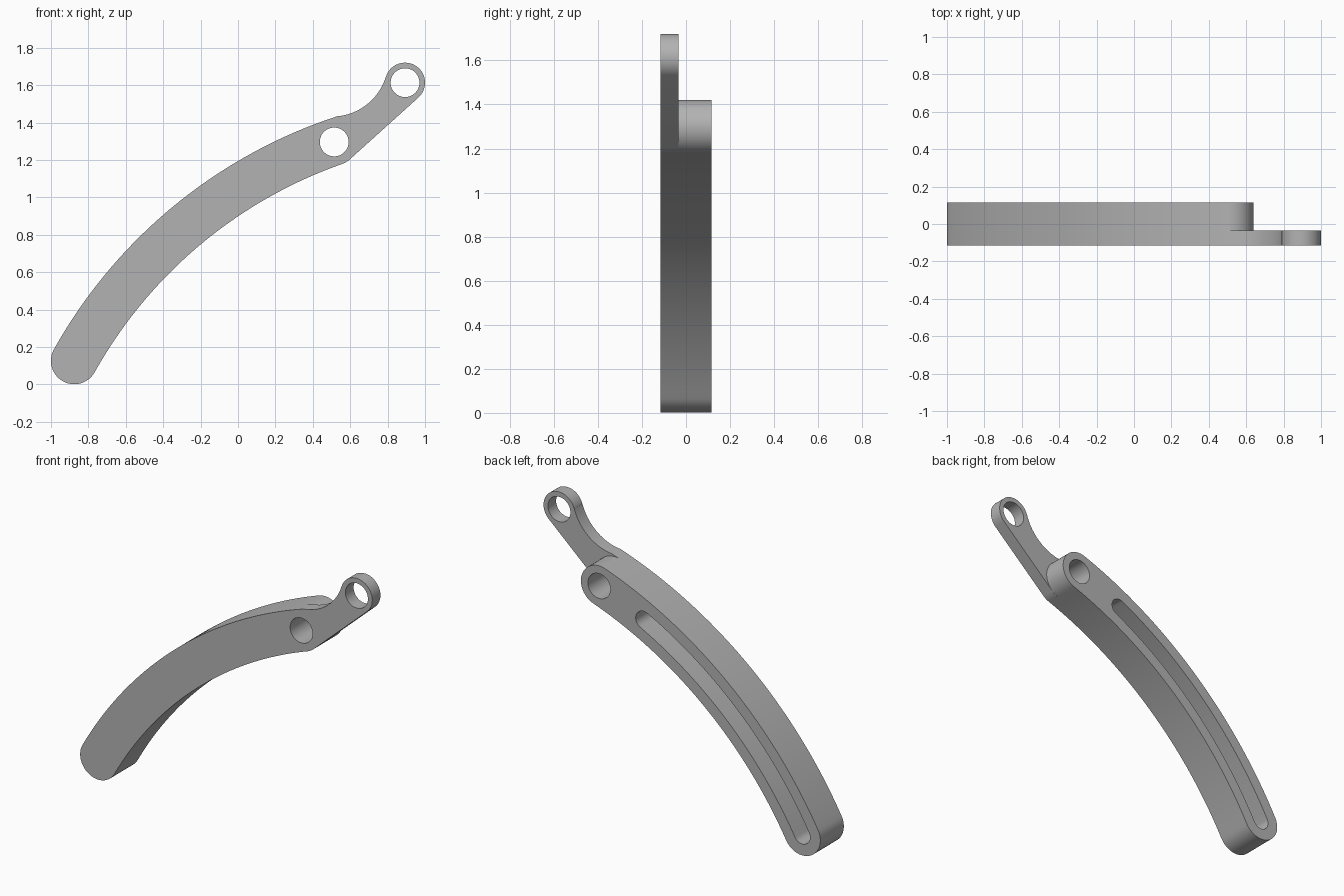
import bpy
import bmesh
from math import cos, sin, radians
from mathutils import Vector

if "Cube" in bpy.data.objects:
    bpy.data.objects.remove(bpy.data.objects["Cube"], do_unlink=True)

# Main dimensions in the x-z plane
CENTER, RADIUS = (1.368, -1.128), 2.57     # centreline of the curved bar
LOW, HIGH, SLOT_END = 150.8, 109.4, 116.8  # angles along the centreline
HALF, SLOT_HALF, BORE = 0.125, 0.055, 0.077
EYE, EYE_RADIUS = (0.893, 1.613), 0.107
FRONT, STEP, BACK = -0.115, -0.035, 0.115


def arc(center, radius, start, end, steps):
    """Points on an arc, angles in degrees."""
    angles = [radians(start + (end - start) * i / steps) for i in range(steps + 1)]
    return [(center[0] + radius * cos(a), center[1] + radius * sin(a)) for a in angles]


def on_bar(angle):
    return arc(CENTER, RADIUS, angle, angle, 1)[0]


def circle(center, radius):
    return arc(center, radius, 0, 360, 48)[:-1]


def curved_slot(half, low, high, upper_end=None):
    """Round-ended band along the centreline; upper_end replaces the top cap."""
    if upper_end is None:
        upper_end = arc(on_bar(high), half, high, high - 180, 24)
    return (arc(CENTER, RADIUS + half, low, high, 48) + upper_end
            + arc(CENTER, RADIUS - half, high, low, 48)
            + arc(on_bar(low), half, low - 180, low - 360, 24))


def prism(name, loops, y0, y1):
    """Extrude an outline with holes from y0 to y1."""
    bm = bmesh.new()
    for points in loops:
        clean = [p for i, p in enumerate(points)
                 if (Vector(p) - Vector(points[i - 1])).length > 1e-4]
        verts = [bm.verts.new((x, y0, z)) for x, z in clean]
        for i, v in enumerate(verts):
            bm.edges.new((verts[i - 1], v))
    bmesh.ops.triangle_fill(bm, use_beauty=True, edges=bm.edges[:])
    result = bmesh.ops.extrude_face_region(bm, geom=bm.faces[:])
    moved = [g for g in result["geom"] if isinstance(g, bmesh.types.BMVert)]
    bmesh.ops.translate(bm, verts=moved, vec=(0, y1 - y0, 0))
    bmesh.ops.recalc_face_normals(bm, faces=bm.faces[:])
    mesh = bpy.data.meshes.new(name)
    bm.to_mesh(mesh)
    bm.free()
    obj = bpy.data.objects.new(name, mesh)
    bpy.context.collection.objects.link(obj)
    return obj


grey = bpy.data.materials.new("plain grey")
grey.use_nodes = True
grey.diffuse_color = (0.45, 0.45, 0.45, 1)
grey.node_tree.nodes["Principled BSDF"].inputs["Base Color"].default_value = grey.diffuse_color

pivot = on_bar(HIGH)

# Front plate: curved band flowing into the thin arm and its eye
arm = (arc((0.503, 1.732), 0.30, -85, -17, 24)
       + arc(EYE, EYE_RADIUS, 163, -47.9, 40)
       + arc(pivot, HALF, -47.9, HIGH - 180, 8))
front_plate = prism("front_plate_with_arm",
                    [curved_slot(HALF, LOW, HIGH, arm),
                     circle(pivot, BORE), circle(EYE, BORE)], FRONT, STEP)

# Rear rail: thick band with the long slot and the pivot bore
rear_rail = prism("slotted_rear_rail",
                  [curved_slot(HALF, LOW, HIGH), circle(pivot, BORE),
                   curved_slot(SLOT_HALF, LOW, SLOT_END)], STEP, BACK)

for part in (front_plate, rear_rail):
    part.data.materials.append(grey)
    bpy.ops.object.select_all(action="DESELECT")
    part.select_set(True)
    bpy.context.view_layer.objects.active = part
    bpy.ops.object.shade_smooth_by_angle(angle=radians(30))
